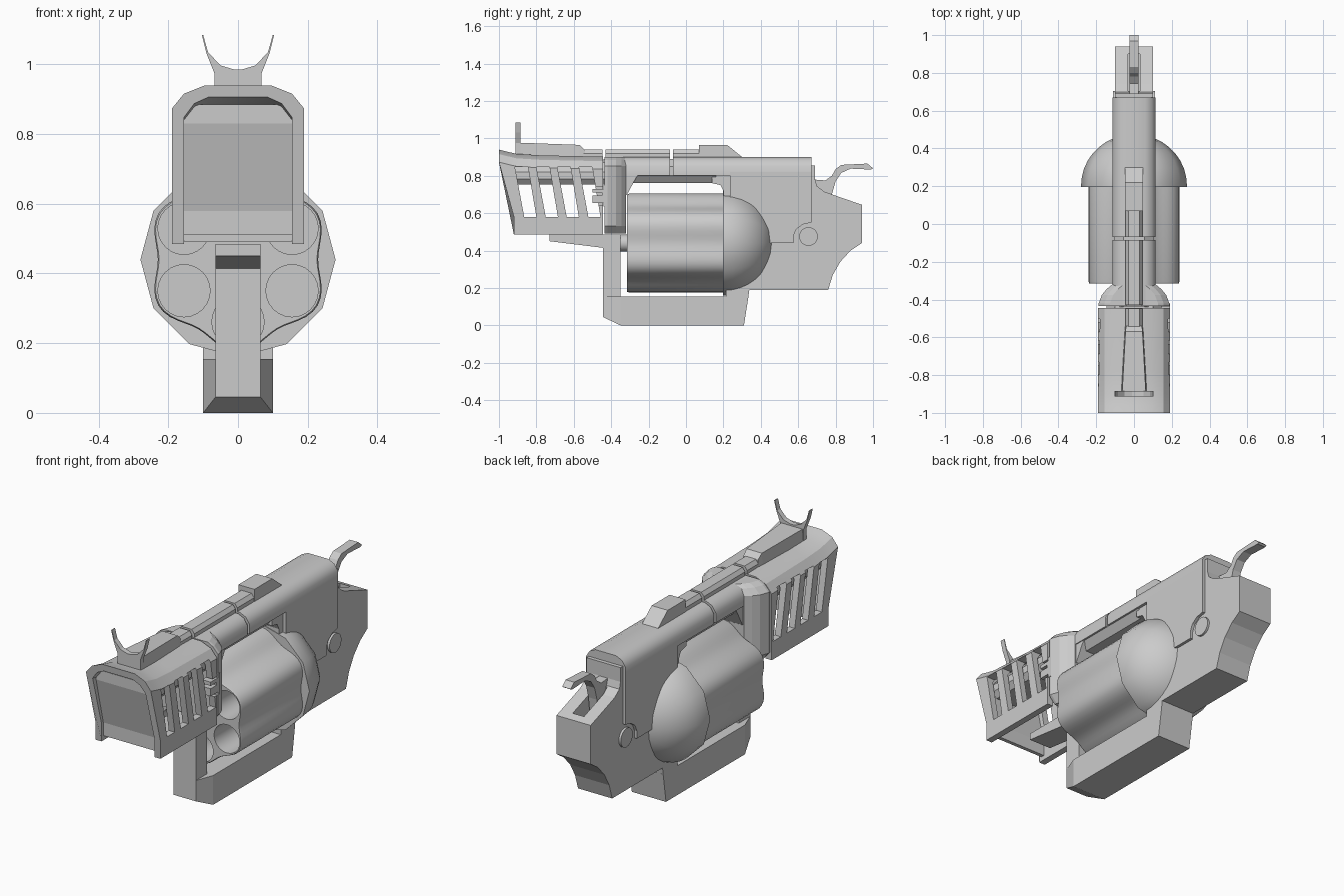
import bpy, bmesh
from math import sin, cos, pi, radians


def loft(name, rings):
    """Closed solid through rings of equal point count."""
    n = len(rings[0])
    bm = bmesh.new()
    vs = [[bm.verts.new(p) for p in r] for r in rings]
    for a, b in zip(vs, vs[1:]):
        for i in range(n):
            j = (i + 1) % n
            bm.faces.new((a[i], a[j], b[j], b[i]))
    bm.faces.new(vs[0][::-1])
    bm.faces.new(vs[-1])
    bmesh.ops.recalc_face_normals(bm, faces=bm.faces)
    me = bpy.data.meshes.new(name)
    bm.to_mesh(me)
    bm.free()
    ob = bpy.data.objects.new(name, me)
    bpy.context.collection.objects.link(ob)
    return ob


def prism(name, yz, x0, x1=None):
    """Side profile extruded across x (symmetric when x1 is omitted)."""
    a, b = (-x0, x0) if x1 is None else (x0, x1)
    return loft(name, [[(x, y, z) for y, z in yz] for x in (a, b)])


def box(name, w, y0, y1, z0, z1):
    return prism(name, [(y0, z0), (y1, z0), (y1, z1), (y0, z1)], w)


def mirrored(half):
    return half + [(-x, z) for x, z in reversed(half)]


def bar(name, half, y0, y1):
    """Mirrored front section extruded along y."""
    sec = mirrored(half)
    return loft(name, [[(x, y, z) for x, z in sec] for y in (y0, y1)])


def circle(r, y, z, n, cx=0.0):
    return [(cx + r * cos(2 * pi * i / n), y, z + r * sin(2 * pi * i / n)) for i in range(n)]


def cut(ob, cutters):
    for c in cutters:
        m = ob.modifiers.new("cut", 'BOOLEAN')
        m.operation, m.solver, m.object = 'DIFFERENCE', 'EXACT', c
    bpy.context.view_layer.update()
    ev = ob.evaluated_get(bpy.context.evaluated_depsgraph_get())
    me = bpy.data.meshes.new_from_object(ev)
    ob.modifiers.clear()
    ob.data = me
    for c in cutters:
        bpy.data.objects.remove(c)


def smooth(ob, deg=35):
    bpy.ops.object.select_all(action='DESELECT')
    ob.select_set(True)
    bpy.context.view_layer.objects.active = ob
    bpy.ops.object.shade_smooth_by_angle(angle=radians(deg))


AXIS = 0.44

# rear frame with hammer slot
frame = prism("rear_frame", [
    (0.2, 0.19), (0.76, 0.19), (0.785, 0.27), (0.825, 0.34), (0.88, 0.4), (0.94, 0.44),
    (0.94, 0.645), (0.81, 0.69), (0.74, 0.715), (0.70, 0.745), (0.69, 0.78),
    (0.69, 0.855), (0.2, 0.855)], 0.1)
cut(frame, [box("slot_cutter", 0.033, 0.705, 0.9, 0.6, 0.9)])

# raised side plates and pins
for s, side in ((1, "right"), (-1, "left")):
    prism(side + "_side_plate", [
        (0.235, 0.82), (0.67, 0.82), (0.67, 0.55), (0.625, 0.54), (0.59, 0.515),
        (0.575, 0.48), (0.575, 0.44), (0.4, 0.44), (0.235, 0.6)], s * 0.09, s * 0.115)
    pin = prism(side + "_pin", [(0.655 + 0.05 * cos(2 * pi * i / 20), 0.475 + 0.05 * sin(2 * pi * i / 20))
                                for i in range(20)], s * 0.09, s * 0.112)
    smooth(pin)

# top strap in two segments joined by an inner core
strap = [(0.115, 0.80), (0.115, 0.852), (0.095, 0.884), (0.06, 0.90)]
smooth(bar("rear_strap", strap, -0.07, 0.67), 40)
smooth(bar("front_strap", strap, -0.43, -0.085), 40)
bar("strap_core", [(0.075, 0.76), (0.105, 0.8), (0.105, 0.85), (0.055, 0.89)], -0.44, 0.16)
prism("strap_gusset", [(0.14, 0.82), (0.14, 0.76), (0.185, 0.75), (0.2, 0.72), (0.24, 0.7), (0.24, 0.82)], 0.1)
prism("strap_fillet", [(-0.33, 0.82), (-0.33, 0.69), (-0.315, 0.70), (-0.28, 0.765), (-0.26, 0.80), (-0.26, 0.82)], 0.11)

# collar flaring out to the shroud
rings = []
for y, w in ((-0.435, 0.187), (-0.42, 0.187), (-0.375, 0.17), (-0.345, 0.145), (-0.32, 0.115)):
    sec = mirrored([(w - 0.035, 0.49), (w, 0.53), (w, 0.852), (w - 0.03, 0.884), (w - 0.06, 0.90)])
    rings.append([(x, y, z) for x, z in sec])
loft("collar", rings)

# hollow front shroud, raised and slanted at the muzzle
outer = [(0.19, 0.485), (0.19, 0.58), (0.19, 0.835), (0.155, 0.878), (0.095, 0.902)]
inner = [(0.155, 0.485), (0.155, 0.58), (0.155, 0.81), (0.125, 0.85), (0.085, 0.868)]
sec = mirrored(outer) + mirrored(inner)[::-1]


def front_y(z):
    return -0.92 - 0.08 * min(1, max(0, (z - 0.58) / 0.25)) ** 0.9


rings = []
for t, dz in ((0, 0.038), (0.07, 0.028), (0.17, 0.015), (0.4, 0.007), (1, 0)):
    rings.append([(x, front_y(z) * (1 - t) - 0.445 * t, z + (dz if z > 0.8 else 0)) for x, z in sec])
shroud = loft("front_shroud", rings)
slots = []
for y in (-0.915, -0.80, -0.688, -0.572):
    slots.append(prism("vent_cutter", [(y, 0.848), (y + 0.07, 0.848), (y + 0.115, 0.58), (y + 0.05, 0.58)], 0.4))
slots.append(prism("latch_cutter", [(-0.505, 0.64), (-0.40, 0.64), (-0.40, 0.74), (-0.505, 0.74)], 0.1, 0.4))
cut(shroud, slots)
smooth(shroud, 25)

# panel behind the muzzle opening, and the core seen through the vents
prism("muzzle_panel", [(-0.905, 0.51), (-0.905, 0.58), (-0.965, 0.83), (-0.965, 0.885),
                       (-0.945, 0.885), (-0.94, 0.83), (-0.885, 0.58), (-0.885, 0.51)], 0.156)
bar("shroud_core", [(0.12, 0.752), (0.145, 0.782), (0.145, 0.82), (0.1, 0.872)], -0.935, -0.435)

# small latch on the right of the shroud
prism("latch", [(-0.5, 0.655), (-0.44, 0.655), (-0.44, 0.635), (-0.42, 0.635), (-0.42, 0.75),
                (-0.44, 0.75), (-0.44, 0.73), (-0.5, 0.73), (-0.5, 0.71), (-0.45, 0.71),
                (-0.45, 0.695), (-0.5, 0.695)], 0.14, 0.19)

# lower guard: arm with column, tapered bottom bar, rear riser
prism("guard_column", [(-0.445, 0.05), (-0.35, 0.03), (-0.35, 0.485), (-0.73, 0.485),
                       (-0.73, 0.45), (-0.445, 0.415)], 0.065)
loft("guard_bar", [[(-w, y0, z0), (w, y0, z0), (w, y1, 0.155), (-w, y1, 0.155)]
                   for w, y0, y1, z0 in ((0.065, -0.445, -0.445, 0.045), (0.1, -0.35, -0.35, 0),
                                         (0.1, 0.31, 0.334, 0))])
prism("guard_riser", [(0.215, 0.15), (0.333, 0.15), (0.34, 0.2), (0.215, 0.2)], 0.1)

# fluted cylinder with six chambers
rings = []
for y, k in ((-0.315, 0.985), (-0.305, 1), (0.205, 1)):
    ring = []
    for i in range(72):
        a = 2 * pi * i / 72
        r = k * (0.247 - 0.017 * cos(6 * a))
        ring.append((r * cos(a), y, AXIS + r * sin(a)))
    rings.append(ring)
drum = loft("cylinder", rings)
holes = []
for i in range(6):
    a = radians(30 + 60 * i)
    holes.append(loft("chamber_cutter", [circle(0.075, y, AXIS + 0.179 * sin(a), 24, 0.179 * cos(a))
                                         for y in (-0.4, 0.17)]))
cut(drum, holes)
smooth(drum)
smooth(loft("cylinder_axle", [circle(0.045, y, AXIS, 20) for y in (-0.36, -0.3)]))

# rounded recoil dome behind the cylinder
rings = [circle(0.28, 0.197, AXIS, 12)]
for i in range(10):
    a = radians(9.7 * i)
    rings.append(circle(0.28 * cos(a), 0.205 + 0.27 * sin(a), AXIS, 12))
smooth(loft("recoil_dome", rings), 40)

# top rib and rear sight block
for i, (a, b) in enumerate(((-0.56, -0.447), (-0.43, -0.085), (-0.07, 0.08))):
    bar("top_rib_%d" % i, [(0.045, 0.88), (0.045, 0.92), (0.03, 0.94)], a, b)
prism("rear_sight", [(0.07, 0.88), (0.07, 0.965), (0.22, 0.965), (0.3, 0.9), (0.3, 0.88)], 0.047)

# front sight ramp and forked blade
loft("front_sight_ramp", [[(-w, y, 0.89), (w, y, 0.89), (w * 0.9, y, z), (-w * 0.9, y, z)]
                          for y, w, z in ((-0.9, 0.07, 0.977), (-0.57, 0.05, 0.965), (-0.54, 0.047, 0.938))])
bar("front_sight_fork", [(0.068, 0.91), (0.068, 0.975), (0.09, 1.03), (0.104, 1.085),
                         (0.1, 1.085), (0.086, 1.035), (0.05, 0.997), (0.01, 0.985)], -0.912, -0.885)

# hammer
prism("hammer", [(0.68, 0.78), (0.745, 0.775), (0.78, 0.8), (0.8, 0.835), (0.83, 0.858), (0.97, 0.865),
                 (1.0, 0.84), (0.99, 0.833), (0.88, 0.838), (0.83, 0.815), (0.8, 0.77), (0.78, 0.7),
                 (0.77, 0.62), (0.68, 0.62)], 0.025)
